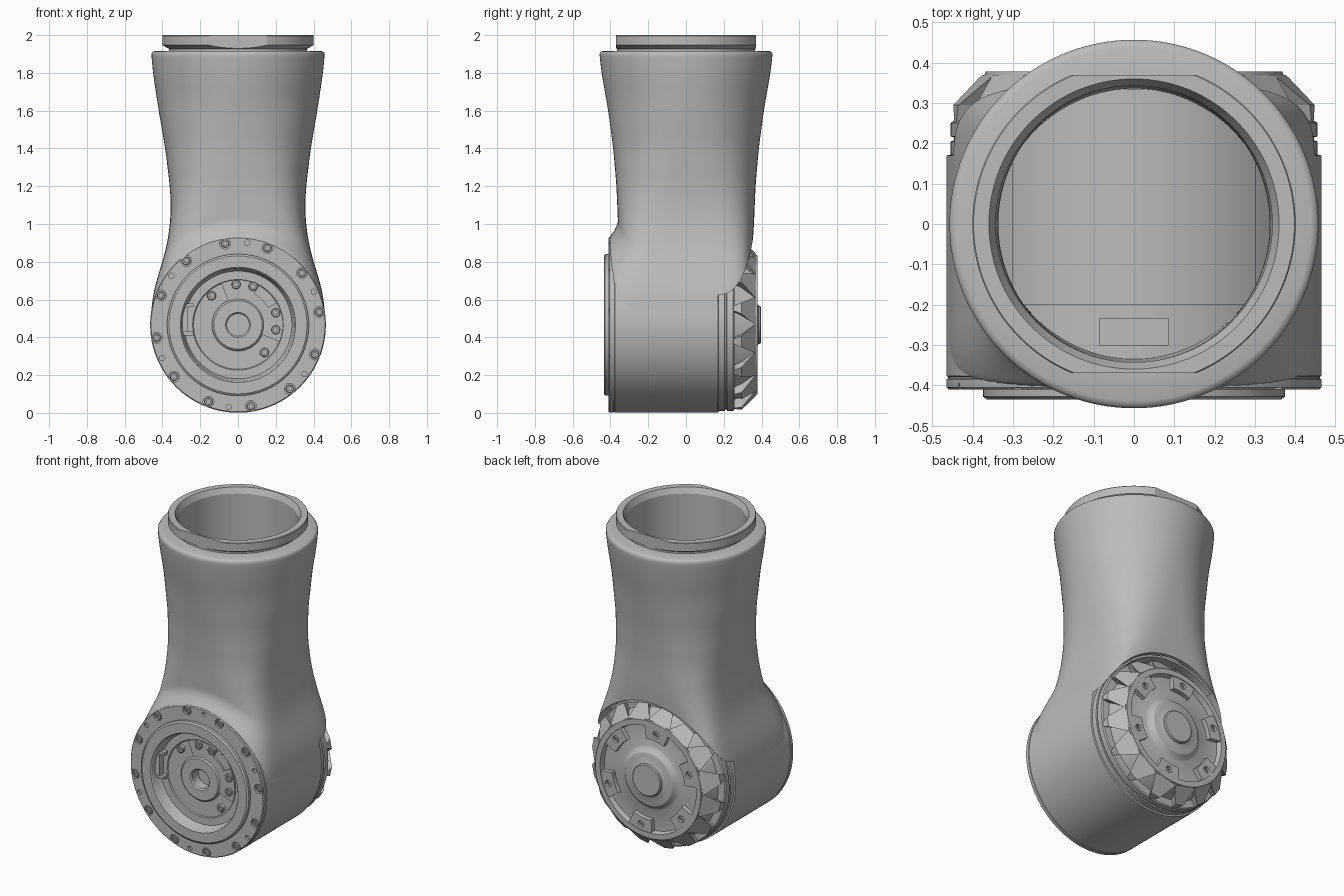
import bpy
import bmesh
from math import sin, cos, pi, radians, hypot, copysign

cube = bpy.data.objects.get("Cube")
if cube:
    bpy.data.objects.remove(cube, do_unlink=True)

JOINT_Z, JOINT_R = 0.466, 0.465

metal = bpy.data.materials.new("cast grey metal")
metal.use_nodes = True
grey = (0.5, 0.5, 0.5, 1)
metal.diffuse_color = grey
metal.node_tree.nodes["Principled BSDF"].inputs["Base Color"].default_value = grey


def make(name, shells):
    """Skin each shell (rings, wrap, caps) and gather them in one object."""
    bm = bmesh.new()
    for rings, wrap, caps in shells:
        rows = [[bm.verts.new(p) for p in ring] for ring in rings]
        n = len(rows[0])
        for a, b in zip(rows, rows[1:] + (rows[:1] if wrap else [])):
            for i in range(n):
                j = (i + 1) % n
                bm.faces.new((a[i], a[j], b[j], b[i]))
        if caps:
            bm.faces.new(rows[0])
            bm.faces.new(rows[-1])
    bmesh.ops.remove_doubles(bm, verts=bm.verts, dist=1e-5)
    bmesh.ops.recalc_face_normals(bm, faces=bm.faces)
    mesh = bpy.data.meshes.new(name)
    bm.to_mesh(mesh)
    bm.free()
    mesh.materials.append(metal)
    ob = bpy.data.objects.new(name, mesh)
    bpy.context.collection.objects.link(ob)
    return ob


def select(ob):
    bpy.ops.object.select_all(action="DESELECT")
    ob.select_set(True)
    bpy.context.view_layer.objects.active = ob


def smooth(ob, angle=32):
    select(ob)
    bpy.ops.object.shade_smooth_by_angle(angle=radians(angle))


def cut(ob, cutter):
    cutter.hide_render = True
    mod = ob.modifiers.new("cut", "BOOLEAN")
    mod.operation, mod.object, mod.solver = "DIFFERENCE", cutter, "EXACT"
    select(ob)
    bpy.ops.object.modifier_apply(modifier=mod.name)
    bpy.data.objects.remove(cutter, do_unlink=True)


def turn_y(profile, x=0, z=JOINT_Z, n=96):
    """Turned shell about a front-to-back axis; profile is (radius, y)."""
    return ([[(x + r * cos(2 * pi * i / n), y, z + r * sin(2 * pi * i / n))
              for i in range(n)] for r, y in profile], False, False)


def rod(x, z, r, y0, y1, n=16):
    return turn_y([(0, y0), (r, y0), (r, y1), (0, y1)], x, z, n)


def polar(r, degrees):
    a = radians(degrees)
    return r * cos(a), JOINT_Z + r * sin(a)


def arc_plate(r0, r1, a0, a1, y0, y1, steps=16):
    rings = []
    for i in range(steps + 1):
        a = a0 + (a1 - a0) * i / steps
        rings.append([(polar(r, a)[0], y, polar(r, a)[1])
                      for r, y in ((r0, y0), (r1, y0), (r1, y1), (r0, y1))])
    return rings, False, True


def box(x0, x1, y0, y1, z0, z1):
    return ([[(x0, y0, z), (x1, y0, z), (x1, y1, z), (x0, y1, z)]
             for z in (z0, z1)], False, True)


# Arm tube: a waisted loft, round at the top and squarer towards the joint
HALF_X = [(0.4, .46), (0.47, .462), (0.6, .455), (0.7, .432), (0.8, .40), (0.9, .374),
          (1.0, .360), (1.1, .355), (1.2, .361), (1.4, .385), (1.6, .42),
          (1.8, .45), (1.92, .461)]
HALF_Y = [(0.4, .345), (0.85, .35), (1.0, .36), (1.2, .368), (1.4, .385),
          (1.6, .412), (1.8, .447), (1.92, .461)]
SQUARENESS = [(0.75, 7), (0.9, 5), (1.0, 3.9), (1.2, 2.8), (1.4, 2.3), (1.65, 2)]


def lookup(table, z):
    for (z0, v0), (z1, v1) in zip(table, table[1:]):
        if z <= z1:
            return v0 + (v1 - v0) * max(0, z - z0) / (z1 - z0)
    return table[-1][1]


def half(table, z):
    return sum(lookup(table, z + o) for o in (-.05, -.025, 0, .025, .05)) / 5


def tube_ring(z, inset=0.0, limit=1.0, skin=True, n=160):
    hx = min(half(HALF_X, z) - inset, limit)
    hy = min(half(HALF_Y, z) - inset, limit)
    power = 2 / half(SQUARENESS, z) if skin else 1
    ring = []
    for i in range(n):
        c, s = cos(2 * pi * i / n), sin(2 * pi * i / n)
        x = hx * copysign(abs(c) ** power, c)
        y = hy * copysign(abs(s) ** power, s)
        gap = max(0, hypot(x, z - JOINT_Z) - JOINT_R)
        if skin and y < 0 and gap < 0.09:
            # Flare the front out to the flange
            pull = (1 - gap / 0.09) ** 1.6
            y += pull * (-0.406 * (-y / hy) ** 0.5 - y)
        ring.append((x, y, z))
    return ring


levels = [0.47 + 0.0175 * i for i in range(82)]
outer = [tube_ring(z) for z in levels]
rim = [tube_ring(z, i, skin=False) for z, i in ((1.903, .001), (1.912, .008), (1.917, .02))]
inner = [tube_ring(z, .02, .343, False) for z in [1.917] + levels[::-3]]
arm_tube = make("arm_tube", [(outer + rim + inner, True, False)])
cut(arm_tube, make("joint_cutter", [turn_y([(0, -.8), (.458, -.8), (.458, .17), (.475, .17),
                                            (.475, .8), (0, .8)], n=128)]))
smooth(arm_tube, 40)

# Curved floor inside the tube, closing the space above the rear teeth
smooth(make("inner_floor", [arc_plate(.455, .469, 50, 130, -.2, .335, 32)]))

# Neck collar with front and back flats
collar_profile = [(.343, 1.80), (.343, 1.965), (.36, 2.0), (.398, 2.0), (.401, 1.996),
                  (.401, 1.947), (.365, 1.927), (.365, 1.85)]
collar = make("neck_collar", [([[(r * cos(pi * i / 64), r * sin(pi * i / 64), z)
                                 for i in range(128)] for r, z in collar_profile], True, False)])
cut(collar, make("flat_cutter", [box(-.5, .5, -.6, -.37, 1.7, 2.1),
                                 box(-.5, .5, .37, .6, 1.7, 2.1)]))
smooth(collar, 15)

# Joint housing, turned in one piece with front recess and rear cap
housing = make("joint_housing", [turn_y([
    (0, -.31), (.058, -.31), (.058, -.372), (.066, -.38), (.128, -.38), (.138, -.37),
    (.138, -.36), (.235, -.36), (.24, -.365), (.285, -.365), (.29, -.375), (.30, -.43), (.305, -.435),
    (.365, -.435), (.375, -.428), (.375, -.41), (.46, -.41), (.465, -.405),
    (.465, -.385), (.461, -.383), (.461, -.379), (.465, -.377), (.465, .17),
    (.455, .172), (.455, .205), (.447, .207), (.447, .215), (.455, .217),
    (.455, .25), (.448, .256), (.405, .258), (.372, .365), (.368, .378),
    (.335, .378), (.328, .345), (.20, .345), (.185, .352), (.165, .374), (.15, .378),
    (.112, .378), (.102, .384), (.1, .392), (.094, .397), (0, .397)], n=128)])
ring_screws = [polar(.436, 9 + 30 * i) for i in range(12)]
pin_holes = [polar(.438, 23.6 + 60 * i) for i in range(6)]
holes = [rod(x, z, .029, -.5, -.395) for x, z in ring_screws]
holes += [rod(x, z, .014, -.5, -.395) for x, z in pin_holes]
holes.append(box(-.085, .085, -.30, -.235, .84, 1.0))
cut(housing, make("hole_cutter", holes))
smooth(housing)


# Socket screws around the front flange and inside the recess
def screw(x, z, y, r, height):
    """Head with a hexagonal socket, standing forward of y."""
    rings = []
    for k, dy, sides in ((0, 0, 0), (1, 0, 0), (1, .8, 0), (.85, 1, 0), (.5, 1, 6),
                         (.5, .3, 6), (0, .3, 6)):
        ring = []
        for i in range(18):
            a = 2 * pi * i / 18
            rad = k * r
            if sides:
                rad *= cos(pi / 6) / cos((a % (pi / 3)) - pi / 6)
            ring.append((x + rad * cos(a), y - dy * height, z + rad * sin(a)))
        rings.append(ring)
    return rings, False, False


smooth(make("flange_screws", [screw(x, z, -.394, .022, .013) for x, z in ring_screws]))
floor_screws = [screw(x, z, -.36, .024, .022) for x, z in ((-.14, .62), (.14, .32))]
pad_screws = [screw(x, z, -.371, .024, .014)
              for x, z in ((-.01, .68), (.08, .67), (.20, .53), (.20, .44))]
smooth(make("recess_screws", floor_screws + pad_screws))

# Raised pads and connector on the recess floor
smooth(make("recess_pads", [arc_plate(.136, .238, 62, 112, -.372, -.35),
                            arc_plate(.136, .238, -22, 30, -.372, -.35),
                            arc_plate(.136, .185, 30, 62, -.372, -.35)]))
make("recess_connector", [box(-.295, -.235, -.395, -.35, .41, .43),
                          box(-.295, -.235, -.395, -.35, .56, .58),
                          box(-.295, -.265, -.405, -.35, .43, .56)])

# Tapered teeth around the rear cap
teeth = []
for i in range(16):
    mid = 22.5 * i + 11.25
    rings = []
    for y, top, spread in ((.25, .452, 1.5), (.295, .452, 4.0), (.362, .385, 11.0), (.37, .376, 11.2)):
        rings.append([(polar(r, mid + a)[0], y, polar(r, mid + a)[1]) for r, a in
                      ((.35, -spread), (.35, spread), (top, spread), (top, -spread))])
    teeth.append((rings, False, True))
make("rear_teeth", teeth)

# Lugs and screws inside the rear cap
lug_angles = [40 + 60 * i for i in range(6)]
lugs = make("rear_lugs", [arc_plate(.255, .345, a - 14, a + 14, .335, .374) for a in lug_angles])
lug_spots = [polar(.298, a) for a in lug_angles]
cut(lugs, make("lug_cutter", [rod(x, z, .021, .356, .5) for x, z in lug_spots]))
smooth(lugs)
smooth(make("rear_screws", [screw(x, z, .356, .016, -.008) for x, z in lug_spots]))
